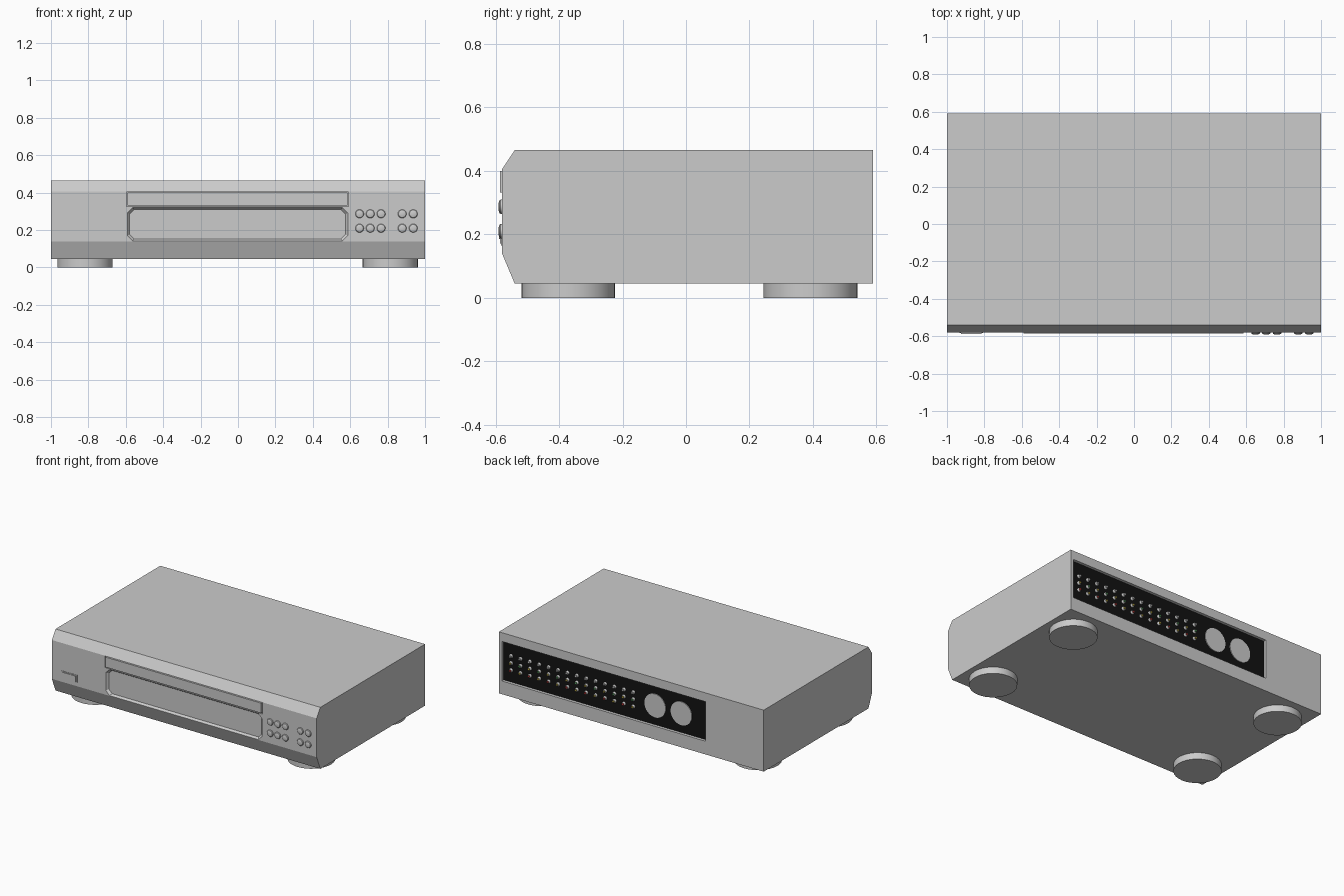
import bpy, bmesh, math

if "Cube" in bpy.data.objects:
    bpy.data.objects.remove(bpy.data.objects["Cube"])

def material(name, rgb):
    m = bpy.data.materials.new(name)
    m.diffuse_color = (*rgb, 1)
    m.use_nodes = True
    m.node_tree.nodes["Principled BSDF"].inputs["Base Color"].default_value = m.diffuse_color
    return m

BLACK = material("black", (0.006, 0.006, 0.006))
RED = material("red", (0.5, 0.04, 0.04))
YELLOW = material("yellow", (0.5, 0.4, 0.06))
GREEN = material("green", (0.1, 0.35, 0.12))

def finish(name, bm, mat=None, smooth=False):
    bmesh.ops.recalc_face_normals(bm, faces=bm.faces[:])
    me = bpy.data.meshes.new(name)
    bm.to_mesh(me)
    bm.free()
    ob = bpy.data.objects.new(name, me)
    bpy.context.collection.objects.link(ob)
    if mat:
        me.materials.append(mat)
    if smooth:
        bpy.ops.object.select_all(action='DESELECT')
        ob.select_set(True)
        bpy.context.view_layer.objects.active = ob
        bpy.ops.object.shade_smooth_by_angle(angle=math.radians(35))
    return ob

def loft(name, rings, mat=None, smooth=False):
    """Skin a list of matching point loops and cap both ends."""
    bm = bmesh.new()
    loops = [[bm.verts.new(p) for p in ring] for ring in rings]
    for a, b in zip(loops, loops[1:]):
        for i in range(len(a)):
            j = (i + 1) % len(a)
            bm.faces.new((a[i], a[j], b[j], b[i]))
    bm.faces.new(loops[0])
    bm.faces.new(loops[-1])
    return finish(name, bm, mat, smooth)

def box(name, x0, x1, y0, y1, z0, z1, mat=None):
    rect = [(x0, z0), (x1, z0), (x1, z1), (x0, z1)]
    return loft(name, [[(x, y, z) for x, z in rect] for y in (y0, y1)], mat)

def round_part(name, x, z, steps, sides=24, mat=None):
    """Round part along y; steps are (radius, y)."""
    ang = [2 * math.pi * i / sides for i in range(sides)]
    return loft(name, [[(x + r * math.cos(a), y, z + r * math.sin(a)) for a in ang]
                       for r, y in steps], mat, True)

def clipped(x0, x1, z0, z1, c, y):
    """Rectangle with clipped corners at depth y."""
    return [(x, y, z) for x, z in ((x0 + c, z0), (x1 - c, z0), (x1, z0 + c), (x1, z1 - c),
                                   (x1 - c, z1), (x0 + c, z1), (x0, z1 - c), (x0, z0 + c))]

def cut(target, cutter):
    mod = target.modifiers.new("cut", 'BOOLEAN')
    mod.operation = 'DIFFERENCE'
    mod.solver = 'EXACT'
    mod.object = cutter
    bpy.context.view_layer.objects.active = target
    bpy.ops.object.modifier_apply(modifier=mod.name)
    bpy.data.objects.remove(cutter)

FRONT, BACK = -0.58, 0.59

# Case: side profile with sloped front edges
profile = [(BACK, 0.045), (BACK, 0.465), (-0.54, 0.465), (FRONT, 0.405), (FRONT, 0.14), (-0.54, 0.045)]
case = loft("case", [[(x, y, z) for y, z in profile] for x in (-1, 1)])

# Openings: tray slot, display window, rear socket bay
cut(case, box("slot_cutter", -0.597, 0.592, -0.7, -0.56, 0.325, 0.404))
cut(case, loft("window_cutter", [clipped(-0.592, 0.587, 0.142, 0.32, 0.028, -0.6),
                                 clipped(-0.592, 0.587, 0.142, 0.32, 0.028, FRONT),
                                 clipped(-0.58, 0.575, 0.152, 0.31, 0.025, FRONT + 0.015)]))
cut(case, box("bay_cutter", -0.56, 0.978, BACK - 0.022, 0.7, 0.135, 0.405))

# Disc tray front
box("tray_front", -0.59, 0.585, -0.586, -0.558, 0.332, 0.4)

# Power button with small indicator
box("power_button", -0.932, -0.808, -0.583, -0.57, 0.165, 0.216)
box("power_button_cap", -0.925, -0.815, -0.587, -0.57, 0.171, 0.21)
round_part("power_indicator", -0.9, 0.19, [(0.005, -0.58), (0.005, -0.589)], 12)

# Control buttons
for x in (0.65, 0.707, 0.765, 0.878, 0.937):
    for z in (0.21, 0.287):
        round_part("control_button", x, z, [(0.023, -0.57), (0.023, -0.584), (0.02, -0.588),
                                            (0.012, -0.5905), (0.003, -0.591)])

# Rear socket panel
PANEL = BACK - 0.02
box("socket_panel", -0.56, 0.978, PANEL - 0.003, PANEL, 0.135, 0.405, BLACK)

# Rows of sockets with coloured centres
for i in range(14):
    x = 0.92 - i * 0.071
    for z, tint in ((0.314, None), (0.266, (YELLOW, GREEN)[i % 2]), (0.217, (RED, YELLOW)[i % 2])):
        round_part("socket_collar", x, z, [(0.013, PANEL - 0.002), (0.013, PANEL + 0.006),
                                           (0.009, PANEL + 0.012)], 12)
        round_part("socket_pin", x, z, [(0.007, PANEL), (0.007, PANEL + 0.018)], 10, tint)

# Round vents
for x in (-0.168, -0.366):
    round_part("rear_disc", x, 0.267, [(0.08, PANEL - 0.002), (0.08, PANEL + 0.005)], 32)

# Feet
for x in (-0.818, 0.814):
    for y in (-0.371, 0.392):
        ang = [2 * math.pi * i / 32 for i in range(32)]
        loft("foot", [[(x + 0.148 * math.cos(a), y + 0.148 * math.sin(a), z) for a in ang]
                      for z in (0, 0.046)], None, True)
